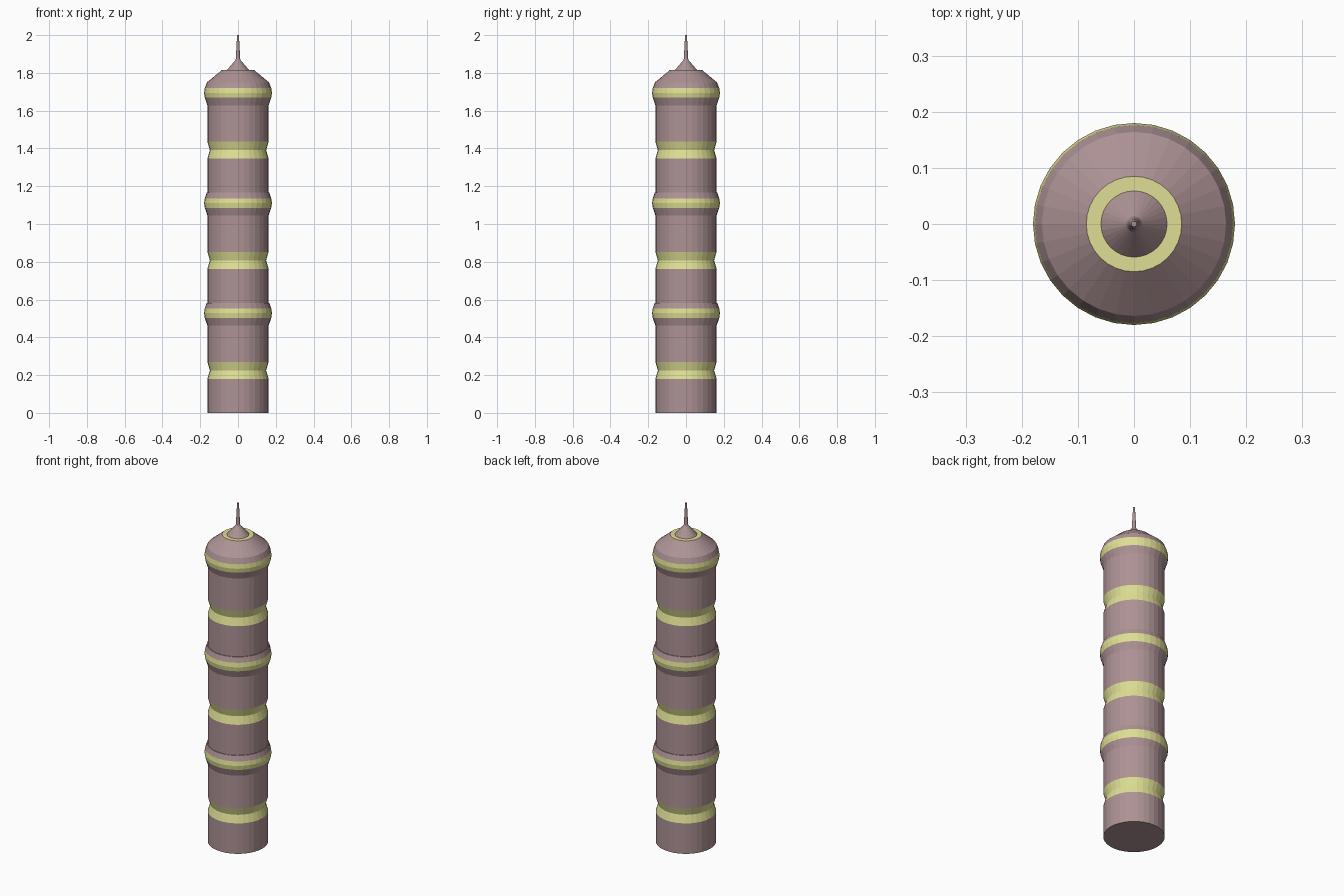
import bpy, bmesh, math

if "Cube" in bpy.data.objects:
    bpy.data.objects.remove(bpy.data.objects["Cube"])

SIDES = 32


def material(name, rgb):
    m = bpy.data.materials.new(name)
    m.diffuse_color = (*rgb, 1)
    m.use_nodes = True
    m.node_tree.nodes["Principled BSDF"].inputs["Base Color"].default_value = m.diffuse_color
    return m


STONE = material("mauve_stone", (0.42, 0.29, 0.30))
BAND = material("yellow_band", (0.74, 0.74, 0.30))


def lathe(name, profile, bands=(), z0=0.0, cap_bottom=False, cap_top=False):
    """Spin (radius, z) points about z; strips listed in bands are yellow."""
    bm = bmesh.new()
    rings = []
    for r, z in profile:
        rings.append([bm.verts.new((r * math.cos(2 * math.pi * i / SIDES),
                                    r * math.sin(2 * math.pi * i / SIDES), z))
                      for i in range(SIDES)])
    for k, (a, b) in enumerate(zip(rings, rings[1:])):
        for i in range(SIDES):
            j = (i + 1) % SIDES
            f = bm.faces.new((a[i], a[j], b[j], b[i]))
            f.material_index = int(k in bands)
    if cap_bottom:
        bm.faces.new(rings[0][::-1])
    if cap_top:
        bm.faces.new(rings[-1])
    mesh = bpy.data.meshes.new(name)
    bm.to_mesh(mesh)
    bm.free()
    mesh.materials.append(STONE)
    mesh.materials.append(BAND)
    ob = bpy.data.objects.new(name, mesh)
    ob.location.z = z0
    bpy.context.collection.objects.link(ob)
    return ob


# Tower tiers: plain wall, pinched yellow waist, wall, flared collar with band
R = 0.162
PITCH = 0.583
wall = [(R, 0), (R, 0.18), (0.149, 0.225), (R, 0.27), (R, 0.462),
        (0.176, 0.503), (0.18, 0.528), (0.176, 0.553)]
for n in range(3):
    top = [(0.166, PITCH), (R, PITCH)] if n < 2 else []
    lathe(f"tier_{n + 1}", wall + top, bands=(1, 2, 5, 6),
          z0=n * PITCH, cap_bottom=(n == 0))

# Domed roof with a flat yellow ring on top
lathe("roof", [(0.176, 1.719), (0.164, 1.75), (0.085, 1.815), (0.059, 1.815)],
      bands=(2,))

# Finial cone and thin spire
lathe("spire", [(0.059, 1.815), (0.014, 1.867), (0.0115, 1.875), (0.005, 2.0)],
      cap_top=True)
